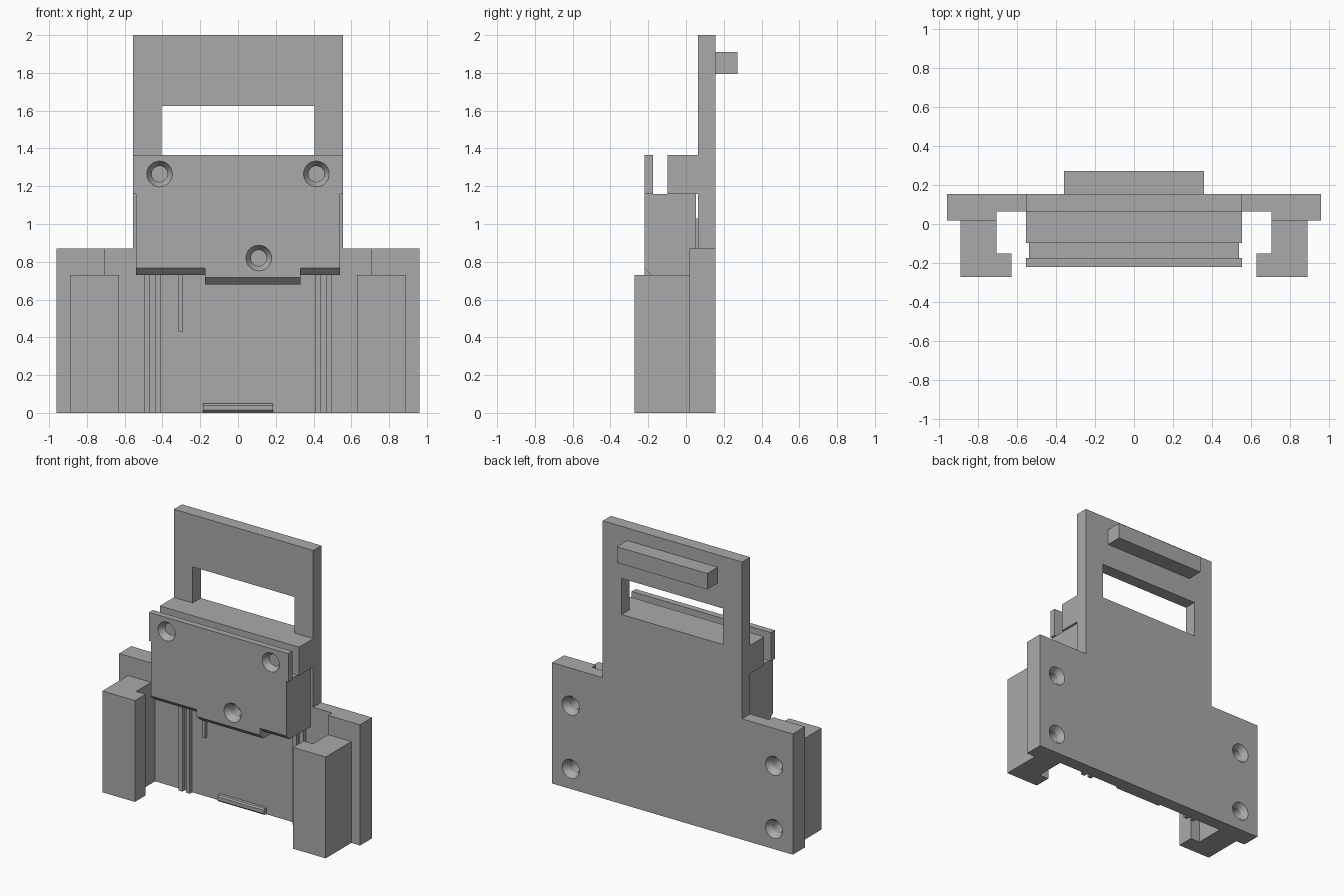
import bpy, bmesh, math
from mathutils import Vector

cube = bpy.data.objects.get("Cube")
if cube:
    bpy.data.objects.remove(cube, do_unlink=True)

grey = bpy.data.materials.new("plain grey")
grey.use_nodes = True
COLOUR = (0.40, 0.40, 0.40, 1)
grey.diffuse_color = COLOUR
grey.node_tree.nodes["Principled BSDF"].inputs["Base Color"].default_value = COLOUR


def finish(name, bm):
    bmesh.ops.recalc_face_normals(bm, faces=bm.faces)
    mesh = bpy.data.meshes.new(name)
    bm.to_mesh(mesh)
    bm.free()
    mesh.materials.append(grey)
    obj = bpy.data.objects.new(name, mesh)
    bpy.context.collection.objects.link(obj)
    return obj


def prism(name, points, axis, lo, hi):
    """Extrude a 2D outline along the given axis (0, 1 or 2)."""
    bm = bmesh.new()
    verts = []
    for p in points:
        co = list(p)
        co.insert(axis, lo)
        verts.append(bm.verts.new(co))
    face = bm.faces.new(verts)
    new = bmesh.ops.extrude_face_region(bm, geom=[face])["geom"]
    move = Vector((0, 0, 0))
    move[axis] = hi - lo
    bmesh.ops.translate(bm, vec=move, verts=[v for v in new if isinstance(v, bmesh.types.BMVert)])
    return finish(name, bm)


def box(name, x, y, z):
    return prism(name, [(x[0], y[0]), (x[1], y[0]), (x[1], y[1]), (x[0], y[1])], 2, *z)


def screw_hole(x, z, face_y, inward, depth):
    """Countersunk cutter pointing along y."""
    bm = bmesh.new()
    rings = []
    for r, d in ((0.068, -0.02), (0.068, 0), (0.042, 0.04), (0.042, depth)):
        turn = [i * math.tau / 32 for i in range(32)]
        rings.append([bm.verts.new((x + r * math.cos(a), face_y + inward * d,
                                    z + r * math.sin(a))) for a in turn])
    for a, b in zip(rings, rings[1:]):
        for i in range(32):
            j = (i + 1) % 32
            bm.faces.new((a[i], a[j], b[j], b[i]))
    bm.faces.new(rings[0])
    bm.faces.new(rings[-1])
    return finish("hole_cutter", bm)


def combine(target, tool, operation):
    mod = target.modifiers.new("combine", "BOOLEAN")
    mod.operation = operation
    mod.solver = "EXACT"
    mod.object = tool
    bpy.context.view_layer.update()
    graph = bpy.context.evaluated_depsgraph_get()
    mesh = bpy.data.meshes.new_from_object(target.evaluated_get(graph))
    target.modifiers.clear()
    target.data = mesh
    bpy.data.objects.remove(tool, do_unlink=True)


# Back plate: wide base with thick ends, tall upper panel, handle window
half = [(0.96, 0.155), (0.96, 0.018), (0.705, 0.018), (0.705, 0.063)]
back = prism("back_plate", half + [(-x, y) for x, y in reversed(half)], 2, 0, 0.87)
combine(back, box("upper", (-0.555, 0.555), (0.063, 0.155), (0.8, 2.0)), "UNION")
combine(back, box("window", (-0.405, 0.405), (0, 0.3), (1.365, 1.625)), "DIFFERENCE")
for x in (-0.81, 0.81):
    for z in (0.145, 0.6):
        combine(back, screw_hole(x, z, 0.155, -1, 0.2), "DIFFERENCE")

# Grip bar on the back and fixed block in front of the panel
box("rear_grip", (-0.36, 0.36), (0.15, 0.272), (1.795, 1.91))
box("fixed_block", (-0.555, 0.555), (-0.098, 0.065), (1.16, 1.365))

# Side rails with inward lips, ribs on the plate
for side, label in ((-1, "right"), (1, "left")):
    outline = [(0.89, 0.02), (0.89, -0.273), (0.63, -0.273), (0.63, -0.152),
               (0.705, -0.152), (0.705, 0.02)]
    prism(label + "_rail", [(side * x, y) for x, y in outline], 2, 0, 0.73)
    for i, x in enumerate((0.425, 0.482)):
        cx = side * x
        box(f"{label}_rib_{i + 1}", (cx - 0.015, cx + 0.015), (0.035, 0.066), (0, 1.03))

# Small guide rib and bevelled stop at the bottom edge
box("guide_rib", (-0.315, -0.29), (0.04, 0.066), (0.43, 1.0))
prism("bottom_stop", [(0.066, 0.005), (0.04, 0.005), (0.032, 0.015), (0.032, 0.04),
                      (0.04, 0.05), (0.066, 0.05)], 0, -0.185, 0.185)

# Sliding carriage: body, lower tab and raised front flange


def carriage_part(name, bottom, top, back_y, x):
    return prism(name, [(-0.22, bottom + 0.037), (-0.22, top), (back_y, top),
                        (back_y, bottom), (-0.183, bottom)], 0, *x)


carriage = carriage_part("carriage", 0.73, 1.16, 0.052, (-0.54, 0.54))
combine(carriage, carriage_part("tab", 0.68, 0.95, 0.045, (-0.175, 0.33)), "UNION")
combine(carriage, box("flange", (-0.555, 0.555), (-0.22, -0.175), (1.16, 1.365)), "UNION")
for x, z, depth in ((-0.415, 1.265, 0.08), (0.415, 1.265, 0.08), (0.11, 0.82, 0.12)):
    combine(carriage, screw_hole(x, z, -0.22, 1, depth), "DIFFERENCE")
